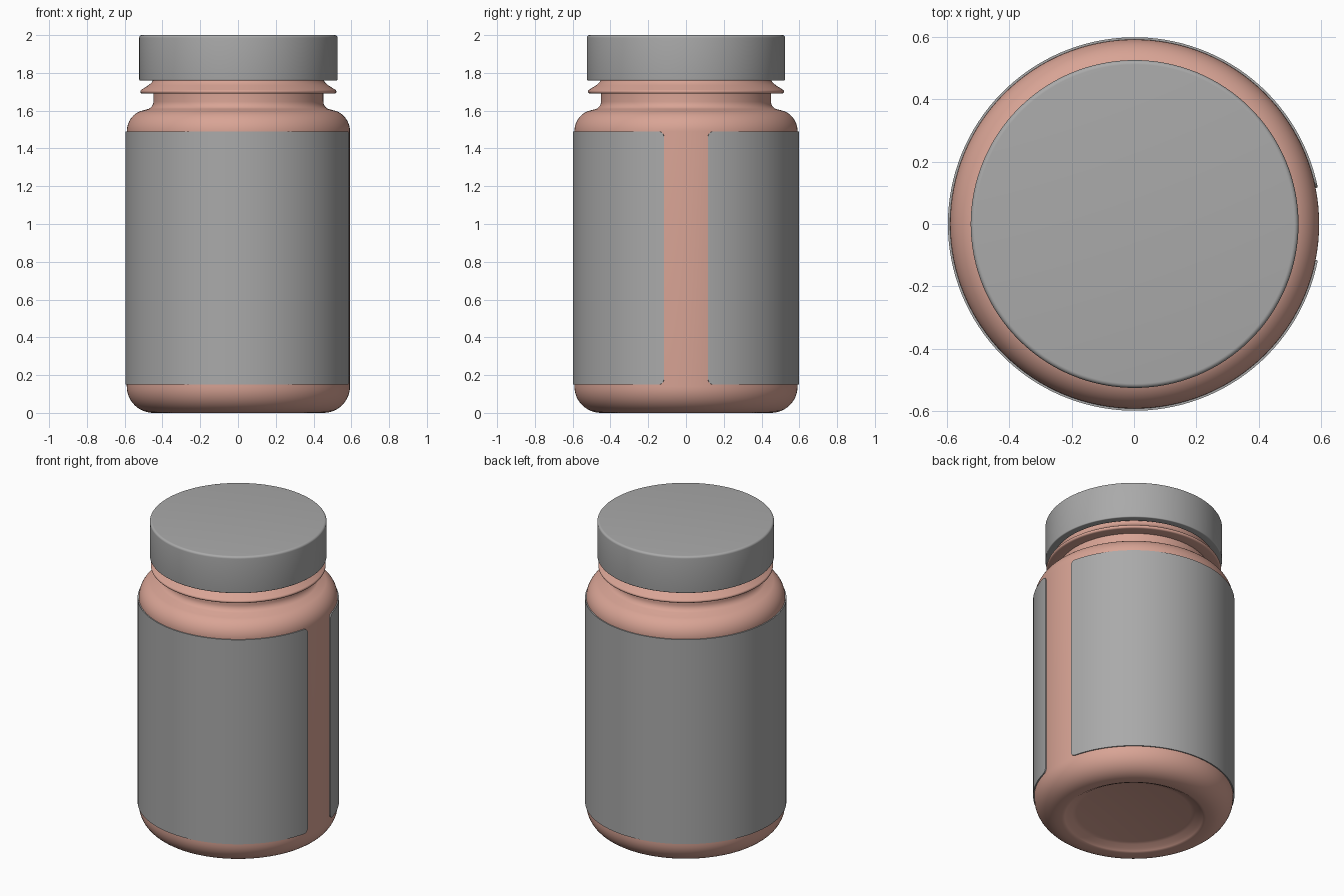
import bpy, bmesh, math

if "Cube" in bpy.data.objects:
    bpy.data.objects.remove(bpy.data.objects["Cube"])

CX = 0.002   # tiny offset: the label gap is on the +x side
SEG = 128


def material(name, rgb):
    m = bpy.data.materials.new(name)
    m.diffuse_color = (*rgb, 1)
    m.use_nodes = True
    m.node_tree.nodes["Principled BSDF"].inputs["Base Color"].default_value = m.diffuse_color
    return m


def finish(name, bm, mat, angle=35):
    bmesh.ops.recalc_face_normals(bm, faces=bm.faces)
    me = bpy.data.meshes.new(name)
    bm.to_mesh(me)
    bm.free()
    ob = bpy.data.objects.new(name, me)
    bpy.context.collection.objects.link(ob)
    ob.location.x = CX
    me.materials.append(mat)
    bpy.ops.object.select_all(action='DESELECT')
    ob.select_set(True)
    bpy.context.view_layer.objects.active = ob
    bpy.ops.object.shade_smooth_by_angle(angle=math.radians(angle))
    return ob


def arc(cr, cz, a, b, start, end, n=8):
    """Elliptical profile arc, angles in degrees."""
    out = []
    for i in range(n + 1):
        t = math.radians(start + (end - start) * i / n)
        out.append((cr + a * math.cos(t), cz + b * math.sin(t)))
    return out


def lathe(name, profile, mat):
    bm = bmesh.new()
    vs = [bm.verts.new((r, 0, z)) for r, z in profile]
    es = [bm.edges.new(p) for p in zip(vs, vs[1:])]
    bmesh.ops.spin(bm, geom=vs + es, cent=(0, 0, 0), axis=(0, 0, 1),
                   angle=2 * math.pi, steps=SEG, use_duplicate=False)
    bmesh.ops.remove_doubles(bm, verts=bm.verts, dist=1e-5)
    return finish(name, bm, mat)


pink = material("bottle_pink", (0.69, 0.37, 0.30))
grey = material("plain_grey", (0.40, 0.40, 0.40))

# Bottle: recessed base, rounded heel, straight body, shoulder, neck, flange
bottle = [(0, 0.035), (0.34, 0.035), (0.365, 0.03), (0.39, 0.015)]
bottle += arc(0.43, 0.02, 0.03, 0.02, 210, 270, 4)
bottle += arc(0.45, 0.14, 0.141, 0.14, -90, 0, 12)
bottle += arc(0.48, 1.49, 0.111, 0.115, 0, 68, 10)
bottle += arc(0.492, 1.648, 0.042, 0.042, 245, 180, 6)
bottle += [(0.45, 1.69), (0.508, 1.69)]
bottle += arc(0.508, 1.701, 0.011, 0.011, -60, 60, 6)
bottle += [(0.475, 1.735), (0.458, 1.75), (0.45, 1.765), (0.45, 1.95), (0, 1.95)]
lathe("bottle", bottle, pink)

# Cap: hollow lid with softened rims
cap = [(0, 1.965), (0.48, 1.965), (0.48, 1.76)]
cap += arc(0.519, 1.766, 0.006, 0.006, -90, 0, 4)
cap += arc(0.511, 1.986, 0.014, 0.014, 0, 90, 6)
cap += [(0, 2.0)]
lathe("cap", cap, grey)

# Label: thin wrap with rounded corners and a gap facing +x
R, Z0, Z1, RC = 0.598, 0.15, 1.49, 0.03
gap = math.asin(0.117 / R)
corner = [RC * (1 - math.cos(math.pi / 2 * i / 6)) / R for i in range(6)]
span = 2 * math.pi - 2 * gap
mid = [RC / R + (span - 2 * RC / R) * i / 120 for i in range(121)]
angles = corner + mid + [span - c for c in reversed(corner)]
bm = bmesh.new()
columns = []
for a in angles:
    d = min(min(a, span - a) * R, RC)
    inset = RC - math.sqrt(max(0, RC * RC - (RC - d) ** 2))
    t = gap + a
    columns.append([[bm.verts.new((r * math.cos(t), r * math.sin(t), z))
                     for z in (Z0 + inset, Z1 - inset)] for r in (R, R - 0.008)])
for (o, i), (o2, i2) in zip(columns, columns[1:]):
    bm.faces.new((o[0], o2[0], o2[1], o[1]))
    bm.faces.new((i[0], i[1], i2[1], i2[0]))
    bm.faces.new((o[1], o2[1], i2[1], i[1]))
    bm.faces.new((o[0], i[0], i2[0], o2[0]))
for o, i in (columns[0], columns[-1]):
    bm.faces.new((o[0], o[1], i[1], i[0]))
finish("label", bm, grey)
